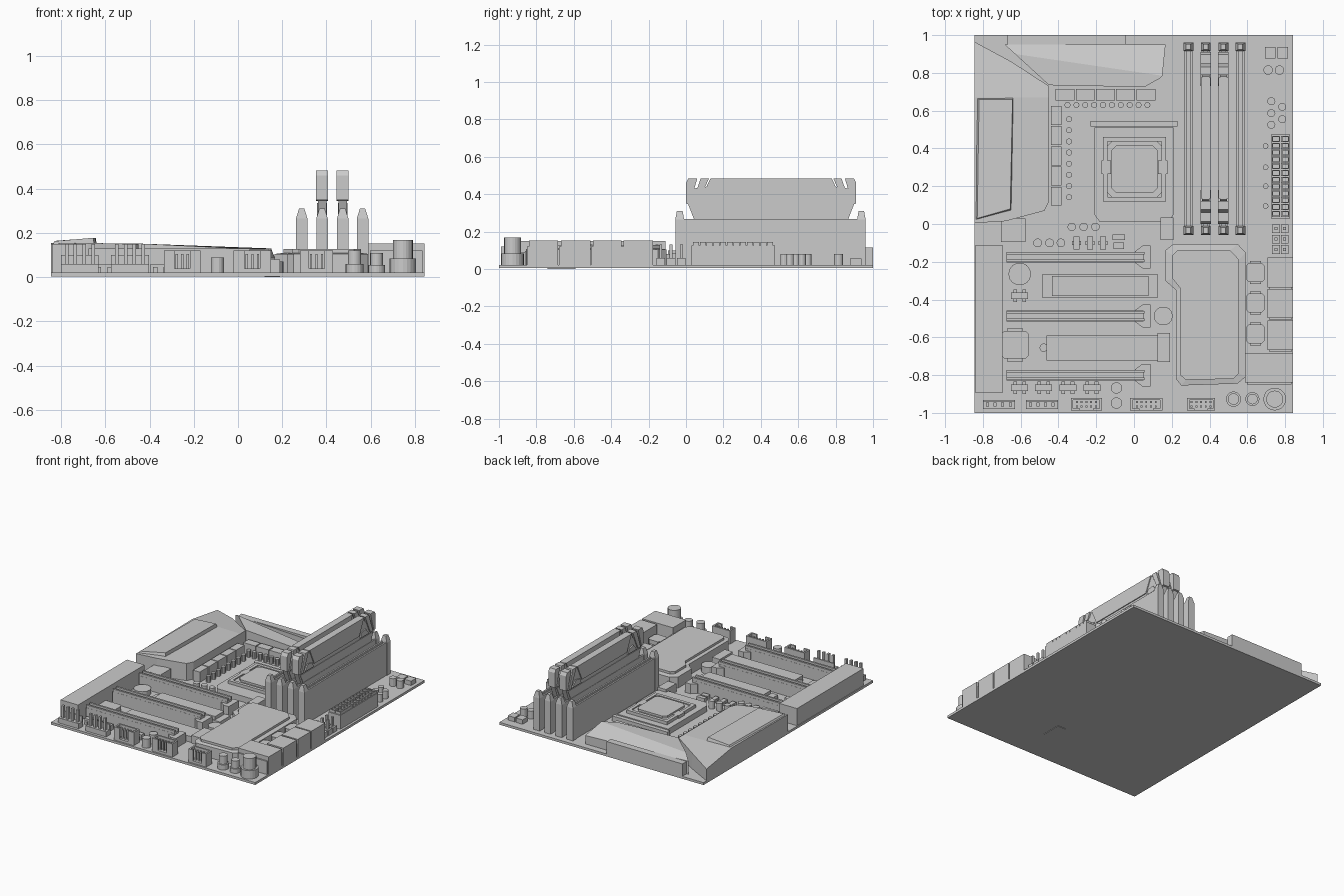
import bpy, bmesh, math

Z = 0.022  # board top surface


class Part:
    """Collects simple solids into one named mesh object."""
    def __init__(self, name):
        self.name, self.bm = name, bmesh.new()

    def loft(self, *rings):
        vs = [[self.bm.verts.new(p) for p in r] for r in rings]
        n = len(vs[0])
        for a, b in zip(vs, vs[1:]):
            for i in range(n):
                self.bm.faces.new((a[i], a[(i + 1) % n], b[(i + 1) % n], b[i]))
        self.bm.faces.new(vs[0][::-1])
        self.bm.faces.new(vs[-1])

    def prism(self, pts, z0, z1):
        self.loft([(x, y, z0) for x, y in pts], [(x, y, z1) for x, y in pts])

    def box(self, x0, x1, y0, y1, z1, z0=Z):
        self.prism([(x0, y0), (x1, y0), (x1, y1), (x0, y1)], z0, z1)

    def block(self, cx, cy, w, d, z1, z0=Z):
        self.box(cx - w / 2, cx + w / 2, cy - d / 2, cy + d / 2, z1, z0)

    def side(self, pts, x0, x1):  # y-z profile extruded along x
        self.loft([(x0, y, z) for y, z in pts], [(x1, y, z) for y, z in pts])

    def cyl(self, x, y, r, z1, z0=Z, n=14):
        self.prism([(x + r * math.cos(2 * math.pi * i / n), y + r * math.sin(2 * math.pi * i / n))
                    for i in range(n)], z0, z1)

    def frame(self, x0, x1, y0, y1, t, z1, z0=Z):
        self.box(x0, x1, y0, y0 + t, z1, z0)
        self.box(x0, x1, y1 - t, y1, z1, z0)
        self.box(x0, x0 + t, y0 + t, y1 - t, z1, z0)
        self.box(x1 - t, x1, y0 + t, y1 - t, z1, z0)

    def done(self):
        bmesh.ops.recalc_face_normals(self.bm, faces=self.bm.faces)
        me = bpy.data.meshes.new(self.name)
        self.bm.to_mesh(me)
        self.bm.free()
        bpy.context.collection.objects.link(bpy.data.objects.new(self.name, me))


def chamfered(x0, x1, y0, y1, c):
    return [(x0 + c, y0), (x1 - c, y0), (x1, y0 + c), (x1, y1 - c),
            (x1 - c, y1), (x0 + c, y1), (x0, y1 - c), (x0, y0 + c)]


# Circuit board and small plate below it
p = Part("circuit_board")
p.box(-.845, .842, -1, 1, Z, .004)
p.box(.12, .19, -.74, -.59, .004, 0)
p.done()

# Port cover: main body, sloping rear corner, raised ridge
p = Part("port_cover")
top = [(-.845, .005, .15), (-.68, .015, .155), (-.475, .07, .15), (-.45, .12, .15), (-.45, .67, .15), (-.845, .67, .155)]
p.loft([(x, y, Z) for x, y, z in top], top)
top = [(-.845, .67, .155), (-.45, .67, .15), (-.45, .73, .15), (-.65, .86, .14), (-.845, .965, .11)]
p.loft([(x, y, Z) for x, y, z in top], top)
p.loft([(-.84, .02, .14), (-.648, .07, .14), (-.638, .67, .14), (-.84, .67, .14)],
       [(-.83, .03, .163), (-.655, .08, .178), (-.643, .66, .178), (-.82, .66, .165)])
p.box(-.705, -.575, -.095, .03, .1)
p.done()

# Rear heatsink cover with a crease, plus rear bar
p = Part("rear_heatsink")
back = [(-.685, .95, .12), (.167, .95, .085), (.15, .785, .13), (-.63, .9, .152)]
front = [(-.63, .9, .152), (.15, .785, .13), (.135, .77, .128), (.055, .725, .128), (-.45, .735, .152)]
for t in (back, front):
    p.loft([(x, y, Z) for x, y, z in t], t)
p.box(-.67, -.045, .95, 1, .115)
p.done()

# Power chokes and capacitors around the socket
p = Part("power_chokes")
for i in range(5):
    p.block(-.412, .575 - i * .107, .056, .1, .1)
    p.block(-.365 + i * .107, .685, .1, .06, .1)
p.done()
p = Part("socket_capacitors")
for i in range(10):
    p.cyl(-.352 + i * .047, .63, .016, .07, n=10)
for i in range(8):
    p.cyl(-.344, .555 - i * .059, .016, .07, n=10)
p.done()

# Processor socket, retention frame and processor lid
p = Part("processor_socket")
p.prism([(-.18, .01), (.18, .01), (.21, .05), (.21, .51), (-.21, .51), (-.21, .05)], Z, .065)
p.box(-.23, .23, .515, .545, .06)
p.box(.14, .21, -.085, .035, .085)
p.frame(-.165, .17, .12, .46, .024, .088, .065)
for s in (-1, 1):
    p.block(.002 + s * .15, .3, .05, .07, .088, .065)
p.done()
p = Part("processor_lid")
p.prism(chamfered(-.145, .15, .14, .44, .03), .06, .08)
p.prism(chamfered(-.12, .125, .165, .415, .025), .08, .095)
p.done()

# Memory slots with tapered end latches
RAM_X = (.288, .38, .473, .563)
p = Part("memory_slots")
for x in RAM_X:
    p.box(x - .022, x + .022, -.035, .945, .255)
    for s in (-1, 1):
        p.block(x + s * .016, .455, .012, .98, .268, .255)
    for y0, y1 in ((-.057, -.01), (.915, .96)):
        m = (y0 + y1) / 2
        rings = [((.026, 0), Z), ((.026, 0), .265), ((.012, .008), .31)]
        p.loft(*[[(x - w, y0 + d, z), (x + w, y0 + d, z), (x + w, y1 - d, z), (x - w, y1 - d, z)]
                 for (w, d), z in rings])
p.done()

# Memory sticks: body, slanted end fins, centre panel
p = Part("memory_sticks")
C = .455
for x in RAM_X[1:3]:
    p.side([(.045, .26), (.865, .26), (.9, .35), (.87, .43), (.8, .44), (.78, .483),
            (.13, .483), (.11, .44), (.04, .43), (.01, .35)], x - .019, x + .019)
    p.side([(.06, .27), (.85, .27), (.88, .335), (.03, .335)], x - .022, x + .022)
    p.side([(.135, .483), (.775, .483), (.72, .365), (.19, .365)], x - .026, x + .026)
    for s in (-1, 1):
        for slat in ([(0, .35), (.02, .345), (.06, .483), (.012, .483), (0, .46)],
                     [(.03, .345), (.06, .345), (.085, .4), (.122, .483), (.078, .483)],
                     [(.075, .345), (.18, .345), (.165, .38), (.115, .39)]):
            p.side([(C + s * (y - C), z) for y, z in slat], x - .027, x + .027)
p.done()

# Main power connector with square pin sockets, and small pin block
p = Part("power_connector")
p.box(.725, .825, .03, .475, .125)
for i in range(12):
    for x in (.752, .8):
        p.frame(x - .021, x + .021, .038 + i * .036, .07 + i * .036, .006, .145, .125)
p.done()
p = Part("pin_block")
for i in range(3):
    for x in (.752, .798):
        p.block(x, -.025 - i * .055, .042, .046, .06)
        p.block(x, -.025 - i * .055, .016, .016, .13)
p.done()

# Small round capacitors
p = Part("small_capacitors")
for x, y, r, h in [(.71, .815, .025, .08), (.77, .815, .025, .08),
                   (.727, .65, .021, .08), (.727, .587, .021, .08), (.785, .62, .021, .08),
                   (.785, .555, .021, .08), (.727, .525, .021, .08),
                   (-.51, -.1, .023, .08), (-.447, -.1, .023, .08), (-.387, -.1, .023, .08),
                   (-.33, -.015, .022, .08), (-.267, -.015, .022, .08), (-.204, -.015, .022, .08),
                   (-.605, -.265, .06, .06), (.155, -.487, .05, .07), (-.478, -.655, .022, .05),
                   (-.093, -.868, .03, .09), (-.093, -.948, .03, .09)]:
    p.cyl(x, y, r, h)
for y in (.413, .3, .2, .095):
    p.cyl(.697, y, .015, .06, n=10)
p.done()
p = Part("corner_capacitors")
for x, y, r, h in [(.527, -.927, .04, .12), (.627, -.927, .037, .11), (.745, -.927, .06, .168)]:
    p.cyl(x, y, r, h * .5, n=20)
    p.cyl(x, y, r * .75, h, h * .5, n=20)
p.done()

# Small surface chips
p = Part("small_chips")
for x in (.722, .788):
    p.block(x, .907, .056, .06, .055)
for x in (-.305, -.233, -.164):
    p.block(x, -.1, .032, .07, .05)
    p.block(x, -.1, .048, .02, .04)
p.block(-.08, -.07, .065, .03, .05)
p.block(-.08, -.115, .055, .035, .05)
for x, y in [(-.605, -.38), (-.605, -.868), (-.478, -.868), (-.35, -.868), (-.223, -.868)]:
    p.block(x, y, .09, .034, .06)
    for s in (-1, 1):
        p.block(x + s * .024, y, .02, .066, .045)
p.done()

# Square inductors with stubby leads
p = Part("square_inductors")
for x, y, w, h in [(.643, -.257, .1, .1), (.643, -.418, .1, .1), (.643, -.582, .1, .1), (-.63, -.64, .145, .06)]:
    p.prism(chamfered(x - w / 2, x + w / 2, y - w / 2, y + w / 2, .015), Z, h)
    p.block(x, y, w * .6, w * 1.2, h * .7)
p.done()

# Audio shield and drive ports
p = Part("audio_shield")
p.box(-.84, -.695, -.895, -.11, .15)
p.done()
p = Part("drive_ports")
for y0, y1, x0 in [(-.335, -.177, .707), (-.497, -.345, .707), (-.668, -.51, .707), (-.84, -.685, .587)]:
    p.box(x0, .842, y0, y1, .152)
    p.box(x0 + .01, .835, y0 - .01, y0, .12)
p.done()

# Expansion slots with end latches
p = Part("expansion_slots")
for y in (-.175, -.487, -.8):
    p.box(-.675, .05, y - .028, y + .028, .11)
    for s in (-1, 1):
        p.block(-.31, y + s * .02, .73, .014, .13, .11)
    p.prism([(.005, y - .03), (.045, y - .06), (.088, y - .06), (.088, y + .06), (.045, y + .06), (.005, y + .03)], Z, .095)
p.done()

# Storage card bays
p = Part("storage_bays")
p.box(-.485, .125, -.392, -.265, .05)
p.box(-.435, .078, -.382, -.275, .075)
p.box(-.463, .13, -.722, -.59, .065)
p.box(.125, .19, -.73, -.578, .08)
p.done()

# Chipset heatsink, two-tier outline
p = Part("chipset_heatsink")
outer = [(.165, -.14), (.21, -.105), (.548, -.105), (.59, -.15), (.59, -.81), (.548, -.845),
         (.25, -.855), (.222, -.82), (.222, -.35), (.165, -.3)]
inner = [(.205, -.165), (.23, -.14), (.51, -.14), (.557, -.19), (.557, -.79), (.525, -.82),
         (.275, -.825), (.245, -.8), (.245, -.34), (.205, -.29)]
p.loft(*[[(x, y, z) for x, y in o] for o, z in ((outer, Z), (outer, .105), (inner, .11), (inner, .127))])
p.done()

# Front headers: open four-pin and shrouded ten-pin
p = Part("fan_headers")
for x in (-.715, -.488):
    p.block(x, -.956, .17, .048, .06)
    p.block(x, -.936, .17, .01, .1)
    for i in range(4):
        p.block(x - .06 + i * .04, -.956, .016, .02, .15)
p.done()
p = Part("shrouded_headers")
for x, w in [(-.252, .165), (.065, .17), (.355, .148)]:
    h = w / 2
    p.box(x - h, x + h, -.988, -.92, .04)
    p.box(x - h, x + h, -.932, -.92, .12)
    for s in (-1, 1):
        p.block(x + s * (h - .006), -.954, .012, .068, .12)
        p.block(x + s * (h + .035) / 2, -.982, h - .035, .012, .12)
    for i in range(5):
        for y in (-.966, -.942):
            p.block(x - .05 + i * .025, y, .01, .01, .105)
p.done()
